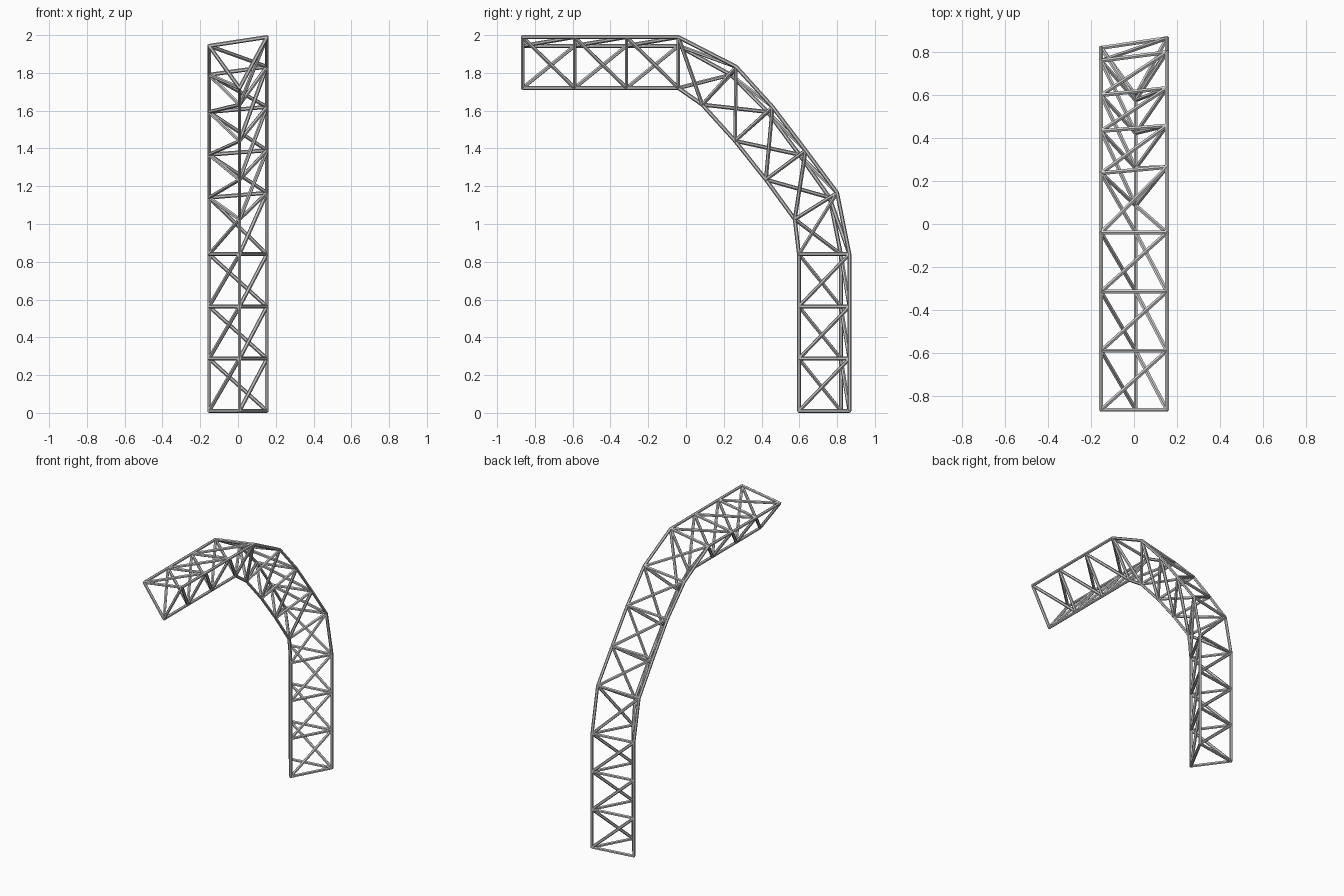
import bpy, bmesh
from mathutils import Vector, Matrix

if "Cube" in bpy.data.objects:
    bpy.data.objects.remove(bpy.data.objects["Cube"])

R = 0.0105
SIDES = 6

# bend nodes (y, z) of the three chords
bend_right = [(0.80, 1.165), (0.633, 1.39), (0.458, 1.62), (0.265, 1.833)]
bend_left = [(0.76, 1.14), (0.60, 1.367), (0.433, 1.593), (0.237, 1.79)]
bend_inner = [(0.576, 1.025), (0.423, 1.235), (0.26, 1.44), (0.086, 1.632)]
leg_z = [0.0105, 0.287, 0.563, 0.84]
arm_y = [-0.04, -0.315, -0.59, -0.865]


def chord(x, leg_y, bend, arm_z):
    pts = [(leg_y, z) for z in leg_z] + bend + [(y, arm_z) for y in arm_y]
    return [Vector((x, y, z)) for y, z in pts]


def rod(bm, a, b, r=R):
    d = b - a
    m = Matrix.Translation((a + b) / 2) @ d.to_track_quat('Z', 'Y').to_matrix().to_4x4()
    bmesh.ops.create_cone(bm, cap_ends=True, segments=SIDES, radius1=r, radius2=r,
                          depth=d.length, matrix=m)


def build(name, bars, joints=()):
    bm = bmesh.new()
    for a, b in bars:
        rod(bm, a, b)
    for p in joints:
        bmesh.ops.create_icosphere(bm, subdivisions=1, radius=R,
                                   matrix=Matrix.Translation(p))
    me = bpy.data.meshes.new(name)
    bm.to_mesh(me)
    bm.free()
    bpy.context.collection.objects.link(bpy.data.objects.new(name, me))


right = chord(0.153, 0.865, bend_right, 1.9895)
left = chord(-0.153, 0.82, bend_left, 1.943)
inner = chord(0.008, 0.598, bend_inner, 1.72)

# long chords
for name, c in (("right_chord", right), ("left_chord", left), ("inner_chord", inner)):
    build(name, list(zip(c, c[1:])), c)

# triangular frames and spiralling diagonal braces on each face
for name, a, b in (("outer_face", right, left), ("left_face", left, inner),
                   ("right_face", inner, right)):
    build(name + "_struts", list(zip(a, b)))
    build(name + "_diagonals", list(zip(a, b[1:])))
